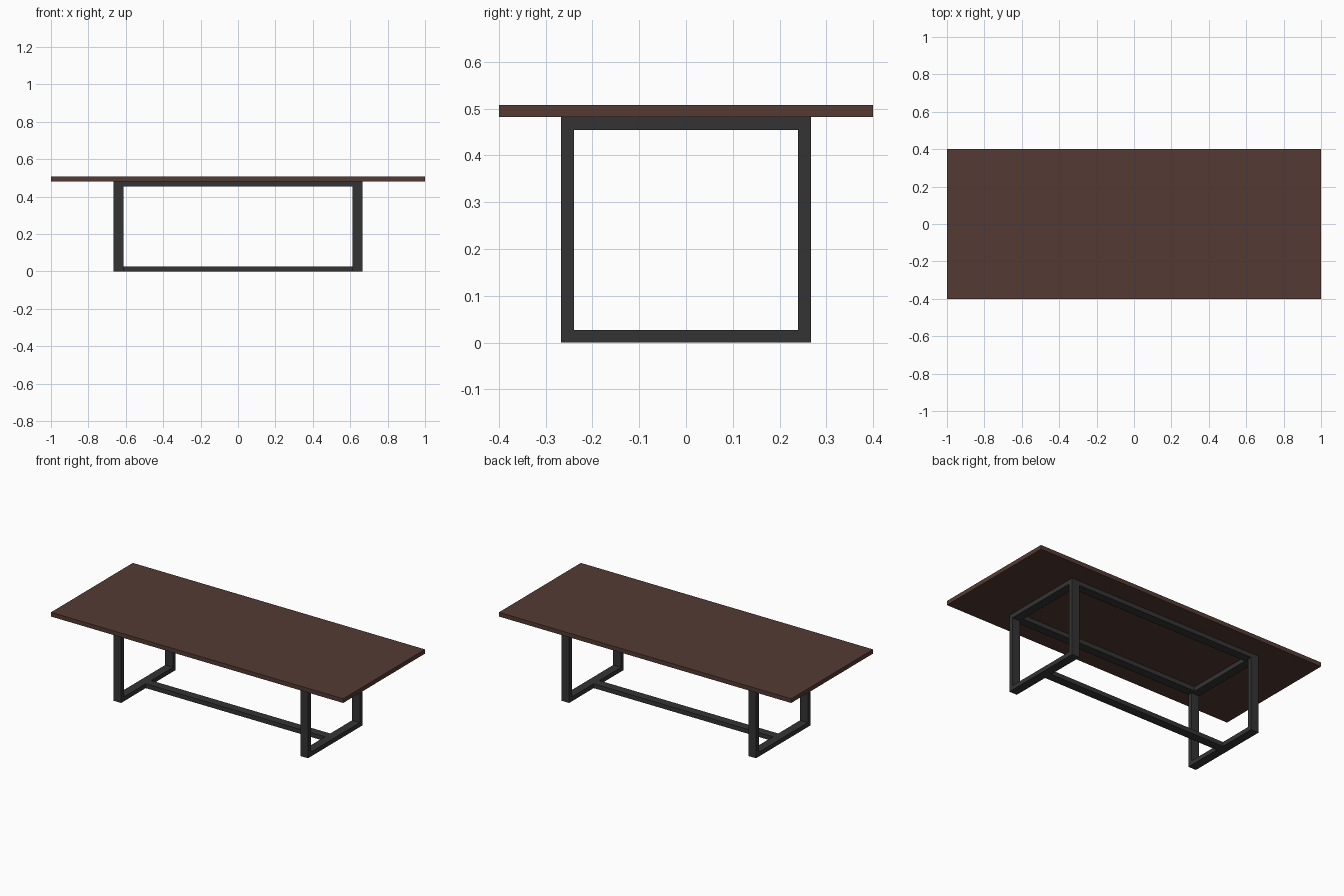
import bpy
import bmesh
from mathutils import Vector

if "Cube" in bpy.data.objects:
    bpy.data.objects.remove(bpy.data.objects["Cube"])


def material(name, rgb):
    m = bpy.data.materials.new(name)
    m.diffuse_color = (*rgb, 1.0)
    m.use_nodes = True
    m.node_tree.nodes["Principled BSDF"].inputs["Base Color"].default_value = m.diffuse_color
    return m


WOOD = material("dark_brown_wood", (0.0887, 0.0425, 0.0331))
METAL = material("charcoal_metal", (0.0343, 0.0343, 0.0343))


def box(name, x, y, z, mat):
    """Box spanning the (min, max) ranges given for each axis."""
    lo, hi = Vector((x[0], y[0], z[0])), Vector((x[1], y[1], z[1]))
    bm = bmesh.new()
    bmesh.ops.create_cube(bm, size=1)
    for v in bm.verts:
        v.co = [(lo[i] + hi[i]) / 2 + v.co[i] * (hi[i] - lo[i]) for i in range(3)]
    mesh = bpy.data.meshes.new(name)
    bm.to_mesh(mesh)
    bm.free()
    mesh.materials.append(mat)
    obj = bpy.data.objects.new(name, mesh)
    bpy.context.collection.objects.link(obj)
    return obj


T, W = 0.027, 0.053          # flat bar thickness and width
X, Y, H = 0.666, 0.267, 0.482  # outer size of the base
TOP = 0.508

# Tabletop
box("tabletop", (-1, 1), (-0.4, 0.4), (H, TOP), WOOD)

# Rectangular end frames: two legs, a foot bar and a top bar each
for side, s in (("left", -1), ("right", 1)):
    xs = sorted((s * (X - W), s * X))
    for end, e in (("front", -1), ("back", 1)):
        ys = sorted((e * (Y - T), e * Y))
        box(f"{end}_{side}_leg", xs, ys, (0, H), METAL)
    box(f"{side}_foot_bar", xs, (T - Y, Y - T), (0, T), METAL)
    box(f"{side}_top_bar", xs, (T - Y, Y - T), (H - T, H), METAL)

# Long rails under the tabletop
for end, e in (("front", -1), ("back", 1)):
    ys = sorted((e * (Y - W), e * Y))
    box(f"{end}_top_rail", (W - X, X - W), ys, (H - T, H), METAL)

# Floor stretcher joining the end frames
box("floor_stretcher", (W - X, X - W), (-W / 2, W / 2), (0, T), METAL)
